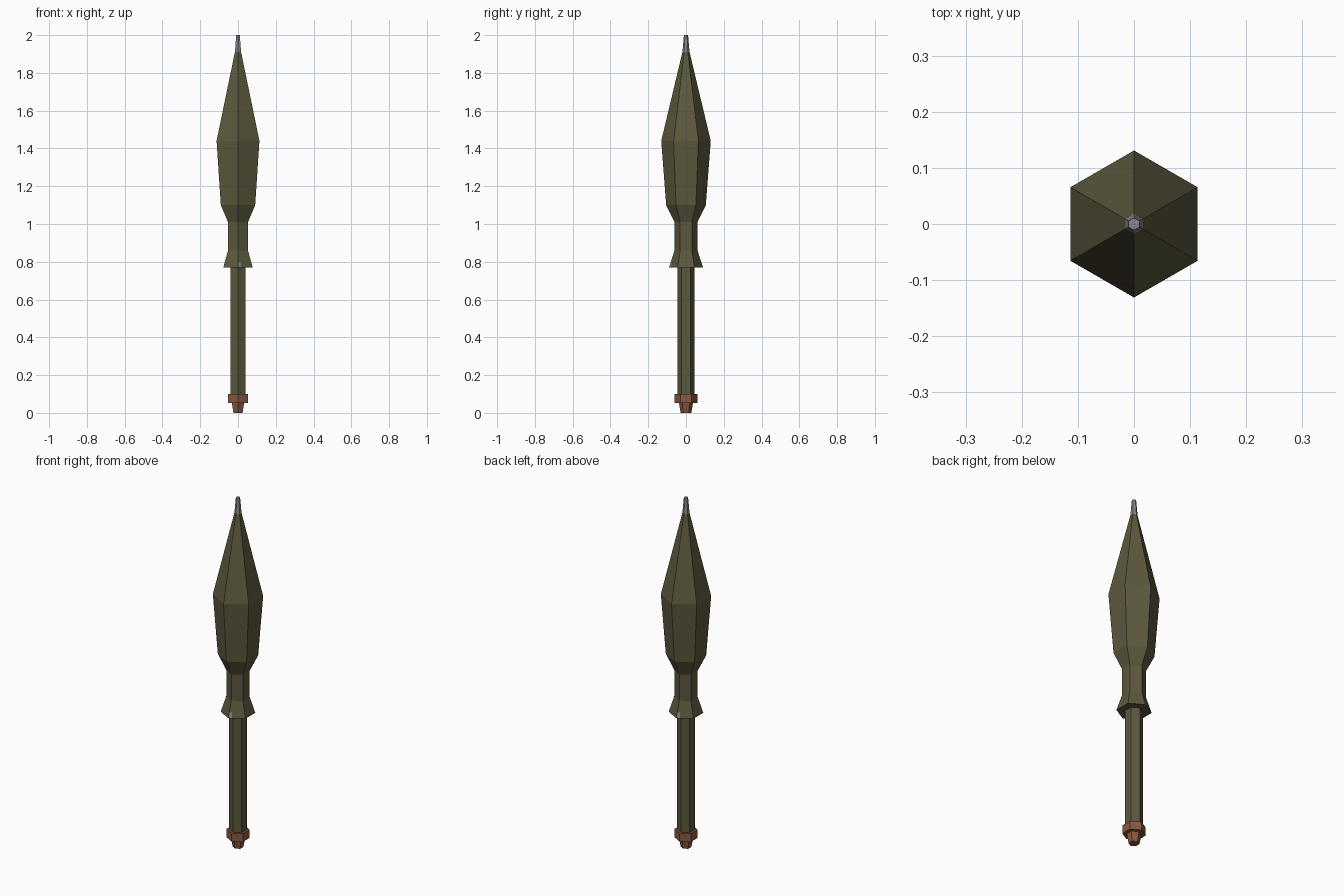
import bpy, bmesh
from math import sin, cos, pi
from mathutils import Vector

if "Cube" in bpy.data.objects:
    bpy.data.objects.remove(bpy.data.objects["Cube"])


def material(name, rgb):
    m = bpy.data.materials.new(name)
    m.diffuse_color = (*rgb, 1)
    m.use_nodes = True
    m.node_tree.nodes["Principled BSDF"].inputs["Base Color"].default_value = m.diffuse_color
    return m


OLIVE = material("olive green", (0.108, 0.098, 0.047))
COPPER = material("copper brown", (0.25, 0.098, 0.05))
STEEL = material("steel grey", (0.25, 0.25, 0.27))


def corner(k, r, z):
    a = -pi / 2 + k * pi / 3
    return Vector((r * cos(a), r * sin(a), z))


def finish(name, bm, mat):
    bmesh.ops.recalc_face_normals(bm, faces=bm.faces)
    me = bpy.data.meshes.new(name)
    bm.to_mesh(me)
    bm.free()
    me.materials.append(mat)
    ob = bpy.data.objects.new(name, me)
    bpy.context.collection.objects.link(ob)


def hex_lathe(name, profile, mat):
    """Six-sided solid from (radius, z) pairs, capped at both ends."""
    bm = bmesh.new()
    rings = [[bm.verts.new(corner(k, r, z)) for k in range(6)] for r, z in profile]
    for lo, hi in zip(rings, rings[1:]):
        for k in range(6):
            j = (k + 1) % 6
            bm.faces.new((lo[k], lo[j], hi[j], hi[k]))
    bm.faces.new(rings[0])
    bm.faces.new(rings[-1])
    finish(name, bm, mat)


# Rear nozzle and its collar
hex_lathe("nozzle", [(0.028, 0), (0.038, 0.056)], COPPER)
hex_lathe("nozzle_collar", [(0.060, 0.053), (0.060, 0.10)], COPPER)
# Long motor tube
hex_lathe("motor_tube", [(0.046, 0.095), (0.046, 0.78)], OLIVE)
# Flared skirt, neck, body and pointed nose
hex_lathe("warhead", [(0.090, 0.77), (0.061, 0.86), (0.061, 1.01),
                      (0.105, 1.10), (0.131, 1.44), (0.019, 1.91)], OLIVE)
# Fuse tip
hex_lathe("fuse_tip", [(0.019, 1.908), (0.011, 2.0)], STEEL)

# Small grey marks on two opposite skirt faces
for side, k in (("front", 0), ("back", 3)):
    bm = bmesh.new()
    pts = []
    for z, (t0, t1) in ((0.772, (0.02, 0.22)), (0.80, (0.04, 0.18))):
        r = 0.0905 - (z - 0.77) * 0.029 / 0.09
        a, b = corner(k, r + 0.0008, z), corner(k + 1, r + 0.0008, z)
        pts += [a.lerp(b, t0), a.lerp(b, t1)]
    v = [bm.verts.new(p) for p in pts]
    f = bm.faces.new((v[0], v[1], v[3], v[2]))
    finish("skirt_mark_" + side, bm, STEEL)
